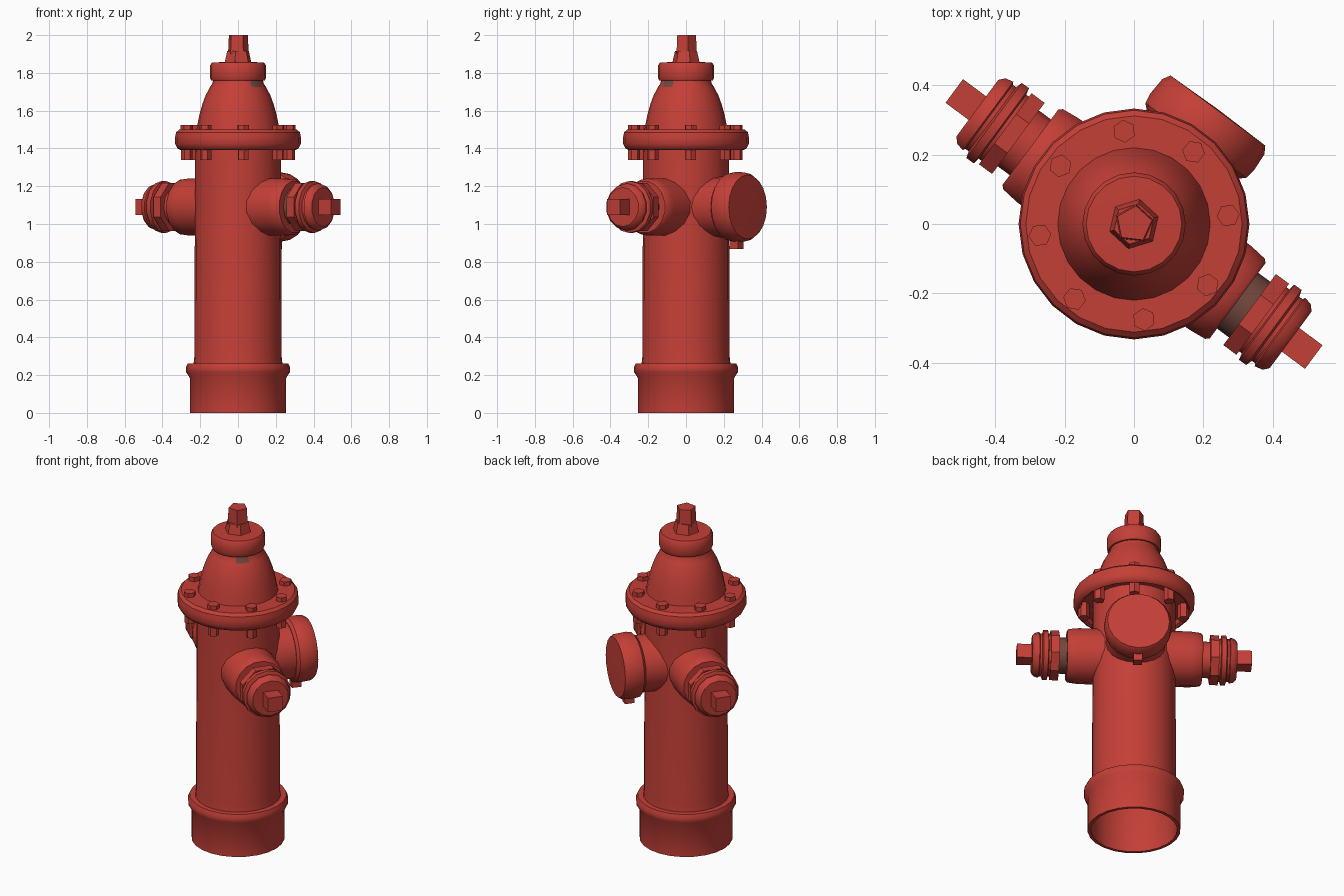
import bpy, bmesh, math
from mathutils import Matrix, Vector

if "Cube" in bpy.data.objects:
    bpy.data.objects.remove(bpy.data.objects["Cube"])

def material(name, rgb):
    m = bpy.data.materials.new(name)
    m.diffuse_color = (*rgb, 1)
    m.use_nodes = True
    m.node_tree.nodes["Principled BSDF"].inputs["Base Color"].default_value = m.diffuse_color
    return m

RED = material("hydrant red", (0.55, 0.05, 0.038))
BROWN = material("worn brown", (0.17, 0.065, 0.05))

def lathe(name, profile, sides, matrix=Matrix(), turn=0.0, mat=RED, smooth=True):
    """Spin (radius, height) points round local z; radius 0 closes the end."""
    bm = bmesh.new()
    rings = []
    for r, z in profile:
        rings.append([bm.verts.new((r * math.cos(turn + math.tau * i / sides),
                                    r * math.sin(turn + math.tau * i / sides), z))
                      for i in range(sides)])
    for a, b in zip(rings, rings[1:]):
        for i in range(sides):
            j = (i + 1) % sides
            bm.faces.new((a[i], a[j], b[j], b[i]))
    bmesh.ops.remove_doubles(bm, verts=bm.verts, dist=1e-5)
    bmesh.ops.recalc_face_normals(bm, faces=bm.faces)
    bm.transform(matrix)
    me = bpy.data.meshes.new(name)
    bm.to_mesh(me)
    bm.free()
    me.materials.append(mat)
    ob = bpy.data.objects.new(name, me)
    bpy.context.collection.objects.link(ob)
    if smooth:
        bpy.ops.object.select_all(action='DESELECT')
        ob.select_set(True)
        bpy.context.view_layer.objects.active = ob
        bpy.ops.object.shade_smooth_by_angle(angle=math.radians(35))
    return ob

def prism(name, r, z0, z1, sides, matrix=Matrix(), turn=0.0, r_top=None):
    return lathe(name, [(0, z0), (r, z0), (r_top or r, z1), (0, z1)],
                 sides, matrix, turn, smooth=False)

def outward(degrees, z=1.09):
    """Local z points horizontally away from the barrel; local x points down."""
    return (Matrix.Translation((0, 0, z)) @ Matrix.Rotation(math.radians(degrees), 4, 'Z')
            @ Matrix.Rotation(math.radians(90), 4, 'Y'))

# Hollow barrel with the wider base collar
lathe("barrel", [(0, 1.35), (0.215, 1.35), (0.215, 0.26), (0.237, 0.22), (0.237, 0),
                 (0.255, 0), (0.255, 0.185), (0.274, 0.215), (0.276, 0.24), (0.266, 0.262),
                 (0.235, 0.262), (0.231, 0.3), (0.227, 1.45), (0, 1.45)], 24)

# Bolted flange, recessed underneath
lathe("flange", [(0, 1.5), (0.312, 1.5), (0.328, 1.485), (0.333, 1.46), (0.333, 1.425),
                 (0.32, 1.4), (0.305, 1.392), (0.292, 1.4), (0.285, 1.425), (0, 1.425)], 24)
for k in range(8):
    a = math.radians(6 + 45 * k)
    at = Matrix.Translation((0.273 * math.cos(a), 0.273 * math.sin(a) - 0.004, 0))
    prism("bolt_head", 0.033, 1.48, 1.525, 6, at, a)
    prism("bolt_nut", 0.031, 1.34, 1.45, 6, at, a)

# Domed bonnet with a worn patch below the cap
bonnet = lathe("bonnet", [(0.222, 1.49), (0.214, 1.53), (0.204, 1.58), (0.19, 1.63),
                          (0.172, 1.68), (0.148, 1.725), (0.135, 1.745), (0.13, 1.78),
                          (0, 1.78)], 24)
bonnet.data.materials.append(BROWN)
for p in bonnet.data.polygons:
    c = p.center
    if c.z > 1.71 and c.x > 0.06 and c.y < -0.06:
        p.material_index = 1

# Top cap and operating nut
lathe("top_cap", [(0, 1.76), (0.142, 1.76), (0.149, 1.775), (0.149, 1.838),
                  (0.138, 1.855), (0, 1.86)], 20)
prism("nut_collar", 0.075, 1.85, 1.915, 6, turn=0.3, r_top=0.06)
prism("operating_nut", 0.058, 1.9, 2.0, 5, turn=0.2, r_top=0.053)

# Pair of side hose outlets
for side, angle in (("right", -36.5), ("left", 143.5)):
    m = outward(angle)
    lathe(side + "_outlet_neck", [(0, 0.1), (0.156, 0.1), (0.153, 0.31), (0.147, 0.362),
                                  (0.138, 0.372), (0, 0.372)], 16, m, math.pi / 16)
    lathe(side + "_outlet_throat", [(0, 0.35), (0.1, 0.35), (0.1, 0.44), (0, 0.44)], 12, m,
          mat=BROWN if side == "right" else RED)
    prism(side + "_hose_collar", 0.138, 0.415, 0.462, 8, m, math.pi / 8)
    lathe(side + "_hose_cap", [(0, 0.455), (0.118, 0.455), (0.118, 0.472), (0.138, 0.476),
                               (0.138, 0.502), (0.118, 0.508), (0.118, 0.52), (0.126, 0.524),
                               (0.12, 0.548), (0.104, 0.562), (0, 0.562)], 14, m)
    prism(side + "_cap_nut", 0.06, 0.55, 0.645, 4, m, math.pi / 4)

# Large pumper outlet with its cap and bottom lug
m = outward(53.5)
lathe("pumper_neck", [(0, 0.1), (0.165, 0.1), (0.16, 0.26), (0.158, 0.32), (0, 0.32)], 20, m)
lathe("pumper_cap", [(0, 0.285), (0.165, 0.285), (0.181, 0.3), (0.186, 0.33), (0.183, 0.385),
                     (0.17, 0.407), (0, 0.41)], 20, m)
prism("pumper_lug", 0.034, 0.305, 0.36, 4, m @ Matrix.Translation((0.197, 0, 0)), math.pi / 4)
